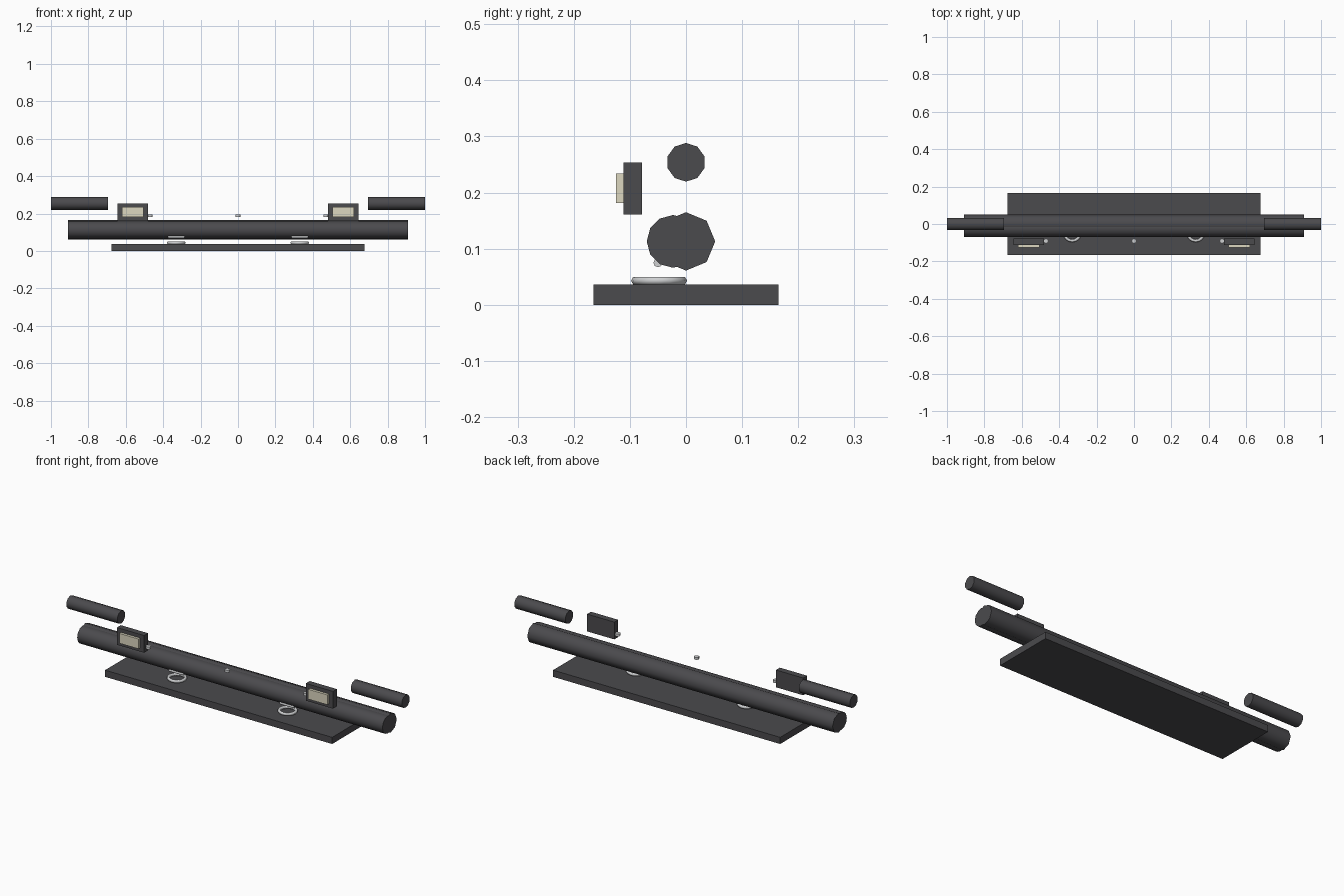
import bpy
from math import pi

cube = bpy.data.objects.get("Cube")
if cube:
    bpy.data.objects.remove(cube, do_unlink=True)


def material(name, rgb, rough):
    m = bpy.data.materials.new(name)
    m.use_nodes = True
    m.diffuse_color = (*rgb, 1)
    bsdf = m.node_tree.nodes["Principled BSDF"]
    bsdf.inputs["Base Color"].default_value = (*rgb, 1)
    bsdf.inputs["Roughness"].default_value = rough
    return m


dark = material("dark steel", (0.07, 0.069, 0.075), 0.6)
metal = material("bright metal", (0.62, 0.63, 0.64), 0.5)
glass = material("cream lens", (0.72, 0.68, 0.53), 0.5)


def finish(name, mat, smooth=False):
    ob = bpy.context.object
    ob.name = name
    ob.data.materials.append(mat)
    bpy.ops.object.transform_apply(location=False, rotation=True, scale=True)
    if smooth:
        bpy.ops.object.shade_smooth_by_angle(angle=pi / 2.8)
    return ob


def box(name, mat, centre, size):
    bpy.ops.mesh.primitive_cube_add(size=1, location=centre)
    bpy.context.object.scale = size
    return finish(name, mat)


def bar(name, mat, centre, radius, length, sides, along_x=True):
    # along x, the first vertex of the section points straight up
    bpy.ops.mesh.primitive_cylinder_add(vertices=sides, radius=radius, depth=length, location=centre)
    if along_x:
        bpy.context.object.rotation_euler = (pi / 2, 0, pi / 2)
    return finish(name, mat, True)


# Skid plate and the doubled main tube
box("skid_plate", dark, (0, 0, 0.018), (1.354, 0.33, 0.036))
bar("main_tube", dark, (0, 0, 0.113), 0.052, 1.82, 8)
bar("front_tube", dark, (0, -0.023, 0.113), 0.047, 1.82, 12)

for side, s in (("left", 1), ("right", -1)):
    # Upper side tube
    bar(side + "_side_tube", dark, (s * 0.848, 0, 0.254), 0.0345, 0.304, 10)

    # Lamp housing and lens
    box(side + "_lamp_housing", dark, (s * 0.563, -0.0945, 0.2075), (0.162, 0.033, 0.093))
    box(side + "_lamp_lens", glass, (s * 0.563, -0.117, 0.2075), (0.114, 0.016, 0.053))

    # Tow ring with its pin
    bpy.ops.mesh.primitive_torus_add(location=(s * 0.33, -0.048, 0.043), major_radius=0.042,
                                     minor_radius=0.008, major_segments=16, minor_segments=6)
    finish(side + "_tow_ring", metal, True)
    bar(side + "_tow_pin", metal, (s * 0.33, -0.05, 0.075), 0.008, 0.086, 8)

# Small bolts
for name, x in (("left", 0.47), ("middle", 0), ("right", -0.47)):
    bar(name + "_bolt", metal, (x, -0.091, 0.187), 0.013, 0.013, 8, False)
